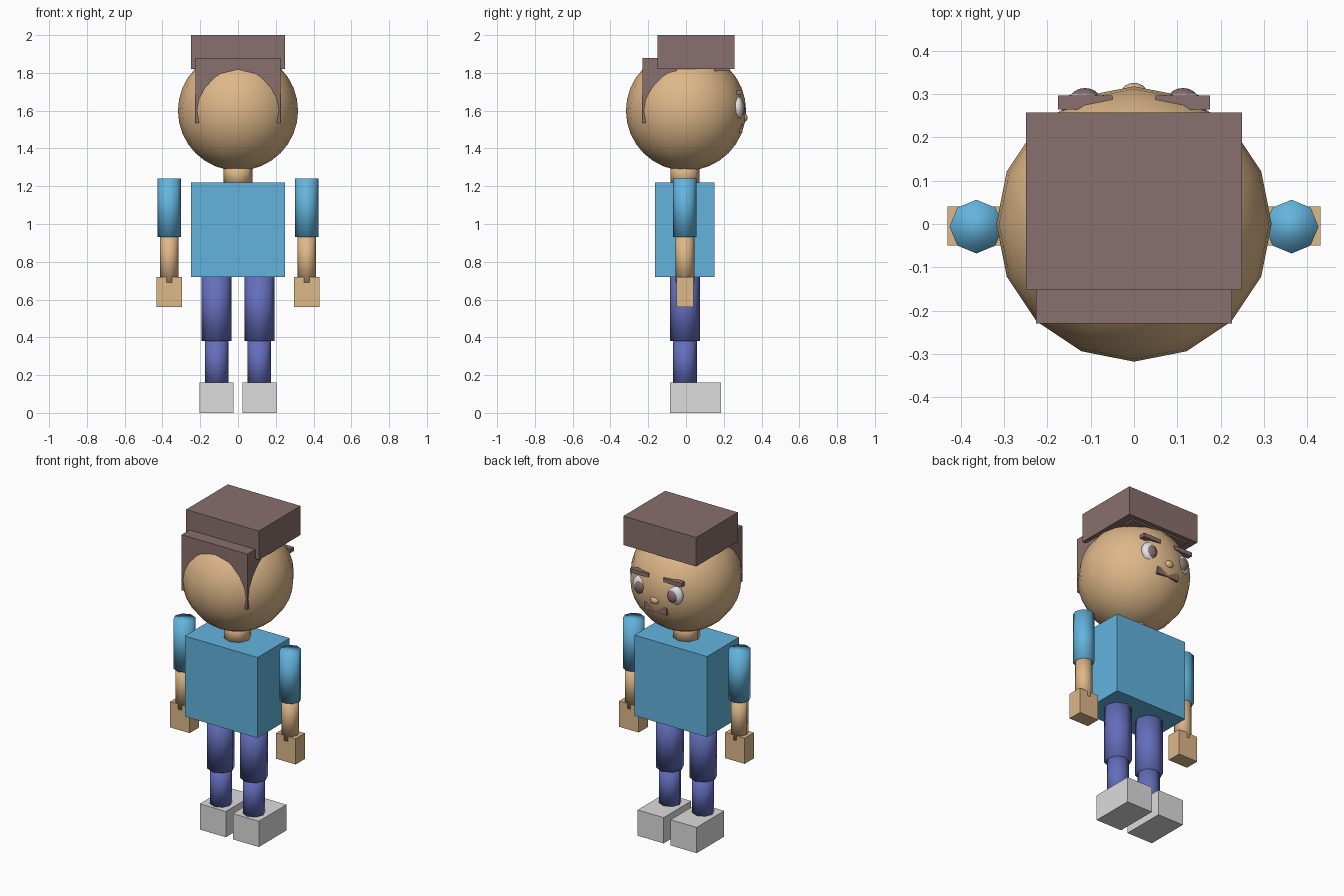
import bpy
from mathutils import Matrix

if "Cube" in bpy.data.objects:
    bpy.data.objects.remove(bpy.data.objects["Cube"])


def material(name, r, g, b):
    m = bpy.data.materials.new(name)
    lin = [((c / 255 + 0.055) / 1.055) ** 2.4 for c in (r, g, b)]
    m.diffuse_color = (*lin, 1)
    m.use_nodes = True
    m.node_tree.nodes["Principled BSDF"].inputs["Base Color"].default_value = m.diffuse_color
    return m


SKIN = material("skin", 222, 184, 137)
HAIR = material("brown hair", 137, 112, 109)
SHIRT = material("blue shirt", 99, 180, 222)
PANTS = material("indigo trousers", 100, 110, 188)
SHOE = material("light grey", 220, 220, 220)
WHITE = material("eye white", 242, 242, 245)


def finish(name, mat, smooth):
    o = bpy.context.object
    o.name = o.data.name = name
    o.data.materials.append(mat)
    if smooth:
        bpy.ops.object.shade_smooth()
    return o


def box(name, mat, x, y, z):
    bpy.ops.mesh.primitive_cube_add(size=1)
    bpy.context.object.data.transform(
        Matrix.Translation([(a + b) / 2 for a, b in (x, y, z)])
        @ Matrix.Diagonal([b - a for a, b in (x, y, z)] + [1]))
    return finish(name, mat, False)


def tube(name, mat, x, r, z0, z1):
    bpy.ops.mesh.primitive_cylinder_add(
        vertices=8, radius=r, depth=z1 - z0, location=(x, -0.006, (z0 + z1) / 2))
    return finish(name, mat, True)


def ball(name, mat, centre, radii, segs=16, rings=16):
    bpy.ops.mesh.primitive_uv_sphere_add(segments=segs, ring_count=rings, radius=1)
    bpy.context.object.data.transform(
        Matrix.Translation(centre) @ Matrix.Diagonal((*radii, 1)))
    return finish(name, mat, True)


# Head, neck and torso
ball("head", SKIN, (0, 0, 1.6), (0.318, 0.318, 0.318))
tube("neck", SKIN, 0, 0.077, 1.2, 1.32)
box("torso", SHIRT, (-0.25, 0.25), (-0.165, 0.15), (0.72, 1.22))

# Hair: top block, back block that the head bulges through, and fringe
box("hair_top", HAIR, (-0.25, 0.25), (-0.152, 0.257), (1.82, 2.0))
box("hair_back", HAIR, (-0.226, 0.226), (-0.23, -0.05), (1.535, 1.88))
box("hair_fringe", HAIR, (-0.2, 0.2), (0.15, 0.23), (1.81, 1.85))

# Nose and moustache
ball("nose", SKIN, (0, 0.306, 1.563), (0.028, 0.02, 0.023))
box("moustache", HAIR, (-0.075, 0.075), (0.262, 0.299), (1.485, 1.53))

# Paired parts
for side, s in (("left", -1), ("right", 1)):
    def span(a, b):
        return tuple(sorted((s * a, s * b)))

    # Eyes and brows
    ball(side + "_eye", WHITE, (s * 0.115, 0.274, 1.615), (0.055, 0.031, 0.06))
    ball(side + "_iris", HAIR, (s * 0.113, 0.29, 1.612), (0.034, 0.024, 0.04))
    box(side + "_brow", HAIR, span(0.05, 0.176), (0.264, 0.297), (1.685, 1.71))

    # Arms
    tube(side + "_sleeve", SHIRT, s * 0.364, 0.062, 0.93, 1.24)
    tube(side + "_forearm", SKIN, s * 0.364, 0.05, 0.69, 0.95)
    box(side + "_hand", SKIN, span(0.297, 0.431), (-0.05, 0.04), (0.56, 0.72))

    # Legs
    tube(side + "_thigh", PANTS, s * 0.114, 0.079, 0.38, 0.73)
    tube(side + "_shin", PANTS, s * 0.113, 0.063, 0.14, 0.4)
    box(side + "_shoe", SHOE, span(0.024, 0.203), (-0.085, 0.185), (0, 0.16))
